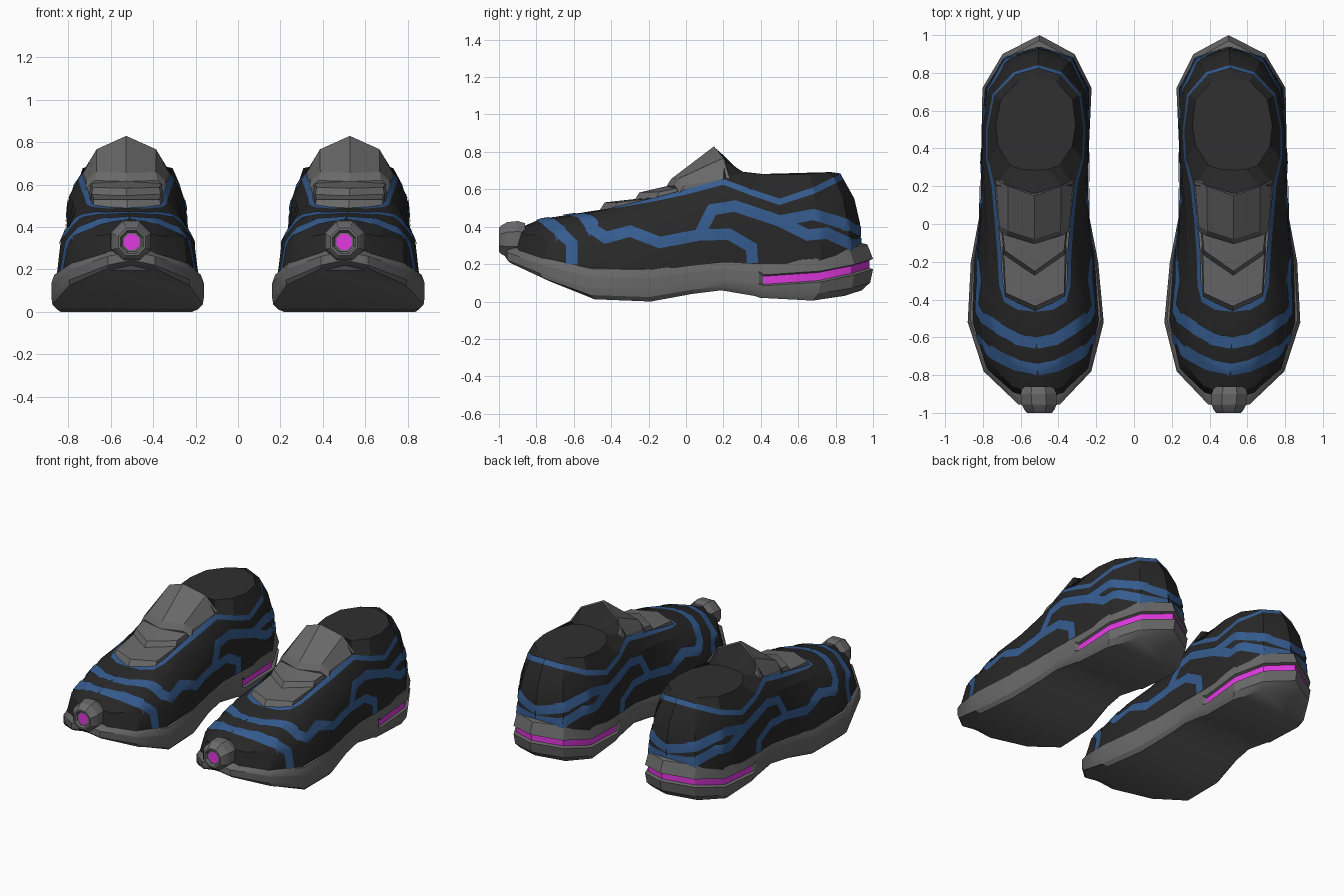
import bpy, math
from mathutils import Vector
from mathutils.bvhtree import BVHTree

if "Cube" in bpy.data.objects:
    bpy.data.objects.remove(bpy.data.objects["Cube"])


def material(name, rgb):
    m = bpy.data.materials.new(name)
    m.diffuse_color = (*rgb, 1)
    m.use_nodes = True
    m.node_tree.nodes["Principled BSDF"].inputs["Base Color"].default_value = m.diffuse_color
    return m


GREY = material("rubber grey", (0.14, 0.14, 0.14))
DARK = material("dark fabric", (0.021, 0.021, 0.021))
LINER = material("liner charcoal", (0.029, 0.029, 0.029))
BLUE = material("stripe blue", (0.036, 0.108, 0.28))
PINK = material("glow magenta", (0.75, 0.04, 0.75))


def add_object(name, verts, faces, mats, idx=None, side=1, angle=30):
    """Place a centred part on one foot, following the slightly curved foot axis."""
    placed = [(x + side * (0.5 + 0.028 * (1 - y * y)), y, z) for x, y, z in verts]
    me = bpy.data.meshes.new(name)
    me.from_pydata(placed, [], faces)
    for m in mats:
        me.materials.append(m)
    if idx:
        me.polygons.foreach_set("material_index", idx)
    me.update()
    ob = bpy.data.objects.new(name, me)
    bpy.context.collection.objects.link(ob)
    bpy.ops.object.select_all(action='DESELECT')
    ob.select_set(True)
    bpy.context.view_layer.objects.active = ob
    bpy.ops.object.shade_smooth_by_angle(angle=math.radians(angle))
    return ob


def full_ring(half):
    """Half ring from x=0 round to x=0, completed by its mirror image."""
    return list(half) + [(-x, y, z) for x, y, z in reversed(half[1:-1])]


def loft(rings):
    n = len(rings[0])
    verts = [p for r in rings for p in r]
    faces = [(k * n + i, k * n + (i + 1) % n, (k + 1) * n + (i + 1) % n, (k + 1) * n + i)
             for k in range(len(rings) - 1) for i in range(n)]
    return verts, faces


def cross_cap(start, n, flip=False):
    """Close a mirrored ring with strips running across it."""
    out = []
    for i in range(n // 2):
        f = [start + i, start + i + 1, start + (n - i - 1) % n, start + (n - i) % n]
        f = list(dict.fromkeys(f))
        out.append(tuple(reversed(f)) if flip else tuple(f))
    return out


# Upper columns from toe to heel: bottom, low, high and rim points
UPPER = [
    ((0, -.95, .27), (0, -.91, .385), (0, -.78, .44), (0, -.43, .495)),
    ((.13, -.90, .25), (.14, -.86, .36), (.12, -.73, .435), (.09, -.42, .495)),
    ((.27, -.77, .215), (.26, -.72, .345), (.215, -.58, .44), (.155, -.38, .505)),
    ((.335, -.52, .165), (.315, -.48, .33), (.25, -.40, .455), (.17, -.30, .525)),
    ((.32, -.20, .16), (.30, -.20, .34), (.24, -.20, .485), (.175, -.15, .56)),
    ((.29, .02, .19), (.287, 0, .36), (.25, 0, .515), (.188, 0, .60)),
    ((.28, .20, .21), (.285, .20, .37), (.268, .20, .55), (.21, .20, .655)),
    ((.277, .38, .20), (.285, .36, .36), (.278, .35, .50), (.25, .35, .60)),
    ((.278, .52, .20), (.283, .52, .34), (.276, .50, .46), (.255, .50, .55)),
    ((.275, .72, .22), (.268, .72, .36), (.25, .70, .51), (.225, .68, .61)),
    ((.18, .88, .27), (.172, .87, .40), (.15, .84, .55), (.12, .79, .665)),
    ((0, .935, .29), (0, .93, .42), (0, .90, .55), (0, .825, .685))]

# Sole columns: x, y, top z, bottom z, groove top, groove bottom
SOLE = [
    (0, -.97, .30, .22, 0, 0), (.11, -.955, .28, .195, 0, 0), (.285, -.78, .23, .11, 0, 0),
    (.36, -.52, .175, .012, 0, 0), (.337, -.20, .17, .0, 0, 0), (.293, .03, .20, .04, 0, 0),
    (.28, .20, .215, .06, 0, 0), (.284, .39, .207, .03, 0, 0), (.285, .42, .207, .02, .135, .092),
    (.289, .72, .23, .005, .155, .112), (.19, .90, .285, .03, .19, .15), (0, 1.0, .305, .06, .22, .18)]

# Painted stripes as centre lines; axis tells which way they are projected
SIDE_STRIPES = [
    [(-.69, .385), (-.61, .31), (-.61, .18)],
    [(-.52, .40), (-.43, .34), (-.30, .375), (-.14, .315), (.07, .355), (.14, .49), (.26, .51),
     (.50, .43), (.68, .465), (.875, .405)],
    [(.07, .355), (.23, .36), (.35, .29), (.355, .205)],
    [(.50, .43), (.65, .355), (.75, .365), (.885, .305)]]
TOP_STRIPES = [[(0, -.77), (.10, -.75), (.2, -.70), (.255, -.665)],
               [(0, -.63), (.10, -.61), (.19, -.555), (.28, -.49)]]
BACK_STRIPES = [[(0, .375), (.08, .385), (.19, .41)], [(0, .31), (.19, .305)]]


def ribbon(line, width, project):
    """Thin painted strip following a 2D line, projected onto the upper."""
    pts = [Vector(p) for p in line]
    joints = []
    for i, p in enumerate(pts):
        d0 = (p - pts[max(i - 1, 0)]).normalized()
        d1 = (pts[min(i + 1, len(pts) - 1)] - p).normalized()
        t = (d0 + d1).normalized()
        n = Vector((-t.y, t.x))
        d = d1 if d1.length else d0
        joints.append(n * (width / 2) / max(0.6, abs(t.dot(d))))
    verts, faces, across = [], [], 4
    for i in range(len(pts) - 1):
        steps = max(2, int((pts[i + 1] - pts[i]).length / 0.015))
        for s in range(steps + (i == len(pts) - 2)):
            c, o = pts[i].lerp(pts[i + 1], s / steps), joints[i].lerp(joints[i + 1], s / steps)
            verts += [project(c + o * (2 * k / across - 1)) for k in range(across + 1)]
    w = across + 1
    for r in range(len(verts) // w - 1):
        for k in range(across):
            f = (r * w + k, r * w + k + 1, (r + 1) * w + k + 1, (r + 1) * w + k)
            if all(verts[j] for j in f):
                a, b, c, e = [verts[j] for j in f]
                nrm = (c - a).cross(e - b)
                mid = (a + b + c + e) / 4 - Vector((0, max(-.4, min(.5, a.y)), .2))
                faces.append(f if nrm.dot(mid) > 0 else f[::-1])
    return [v or Vector((0, 0, .3)) for v in verts], faces


def caster(bvh, kind):
    def cast(p):
        src, d = {"side": ((1, p.x, p.y), (-1, 0, 0)), "top": ((p.x, p.y, 2), (0, 0, -1)),
                  "back": ((p.x, 2, p.y), (0, -1, 0))}[kind]
        hit, n, _, _ = bvh.ray_cast(Vector(src), Vector(d))
        return None if hit is None else hit + (n if n.dot(Vector(d)) < 0 else -n) * 0.005
    return cast


def make_shoe(side, tag):
    # Upper with a blue rim band as its last row
    cols = []
    for b, l, h, t in UPPER:
        t_, h_ = Vector(t), Vector(h)
        band = t_ + (h_ - t_).normalized() * 0.035
        cols.append((b, l, h, tuple(band), t))
    rings = [full_ring([c[k] for c in cols]) for k in range(5)]
    verts, quads = loft(rings)
    n = len(rings[0])
    tris = [t for a, b, c, d in quads for t in ((a, b, c), (a, c, d))]
    idx = [1 if i >= 6 * n else 0 for i in range(len(tris))]
    add_object(tag + "_upper", verts, tris, [DARK, BLUE], idx, side)

    # Painted stripes
    bvh = BVHTree.FromPolygons([Vector(v) for v in verts], tris)
    sv, sf = [], []
    for kind, group in (("side", SIDE_STRIPES), ("top", TOP_STRIPES), ("back", BACK_STRIPES)):
        for line in group:
            v, f = ribbon(line, 0.06, caster(bvh, kind))
            for m in (1, -1):
                o = len(sv)
                sv += [(m * p.x, p.y, p.z) for p in v]
                sf += [tuple(o + j for j in q[::m]) for q in f]
    add_object(tag + "_stripes", sv, sf, [BLUE], None, side)

    # Sole with a recessed glowing groove round the heel
    rows = [[] for _ in range(8)]
    for x, y, zt, zb, gt, gb in SOLE:
        d = 0.95 if gt else 1.0
        gt, gb = gt or zt - (zt - zb) * .3, gb or zt - (zt - zb) * .6
        spec = [(.88, .93, zt + .01), (.96, .97, zt), (1, 1, gt + .008), (d, .4 * d + .6, gt),
                (d, .4 * d + .6, gb), (1, 1, gb - .008), (.985, .985, zb + (gb - zb) * .35), (.92, .94, zb)]
        for r, (sx, sy, z) in zip(rows, spec):
            r.append((x * sx, y * sy, z))
    rings = [full_ring(r) for r in reversed(rows)]
    verts, faces = loft(rings)
    n = len(rings[0])
    idx = [1 if 3 * n <= i < 4 * n and 8 <= i % n < n - 8 else 0 for i in range(len(faces))]
    caps = cross_cap(0, n, True) + cross_cap(7 * n, n)
    add_object(tag + "_sole", verts, faces + caps, [GREY, PINK], idx + [0] * len(caps), side)

    # Ankle liner filling the collar, rising to the back of the tongue
    low = [(0, .16, .82), (.14, .205, .757)] + [c[3] for c in UPPER[6:]]
    high = [(0, .285, .695), (.07, .29, .695), (.13, .31, .69), (.195, .41, .682), (.212, .52, .678),
            (.19, .66, .682), (.1, .755, .69), (0, .775, .692)]
    verts, faces = loft([full_ring(low), full_ring(high)])
    n = len(verts) // 2
    faces.append(tuple(range(n, 2 * n)))
    add_object(tag + "_liner", verts, faces, [DARK, LINER], [0] * n + [1], side, 15)

    # Tongue of three overlapping plates with pointed front edges
    plates = [
        ("lower_tongue", [(0, -.435, .53), (.155, -.365, .53)], [(0, -.12, .565), (.165, -.12, .56)]),
        ("middle_tongue", [(0, -.25, .583), (.157, -.14, .587)], [(0, .02, .645), (.175, .02, .62)]),
        ("upper_tongue", [(0, -.08, .655), (.14, -.035, .66), (.185, -.01, .62)],
         [(0, .15, .83), (.14, .2, .767), (.205, .235, .66)])]
    for name, front, back in plates:
        row = lambda half: [(-x, y, z) for x, y, z in reversed(half[1:])] + half
        f, b = row(front), row(back)
        toe = [(x * 1.05, y - .025, z - .04) for x, y, z in f]
        edge = lambda r: [(r[0][0] * 1.04, r[0][1], r[0][2] - .1)] + r + [(r[-1][0] * 1.04, r[-1][1], r[-1][2] - .1)]
        r0, r1, r2 = edge(toe), edge(f), edge(b)
        w = len(r0)
        faces = [(k * w + i, k * w + i + 1, (k + 1) * w + i + 1, (k + 1) * w + i)
                 for k in range(2) for i in range(w - 1)]
        faces += [tuple(reversed(range(w))), tuple(range(2 * w, 3 * w))]
        add_object(tag + "_" + name, r0 + r1 + r2, faces, [GREY], None, side, 20)

    # Octagonal toe nozzle with a glowing centre
    rings = []
    for y, r, z in ((-.86, .09, .335), (-.90, .103, .335), (-.955, .1, .332), (-.985, .085, .33), (-1.0, .07, .33),
                    (-1.0, .058, .33), (-.985, .048, .33), (-.985, .04, .33)):
        rings.append([(r * math.cos(a), y, z + r * math.sin(a))
                      for a in (math.pi / 8 + k * math.pi / 4 for k in range(8))])
    verts, faces = loft(rings)
    faces.append(tuple(range(56, 64)))
    add_object(tag + "_toe_nozzle", verts, faces, [GREY, PINK], [0] * 56 + [1], side, 20)


make_shoe(1, "right")
make_shoe(-1, "left")
